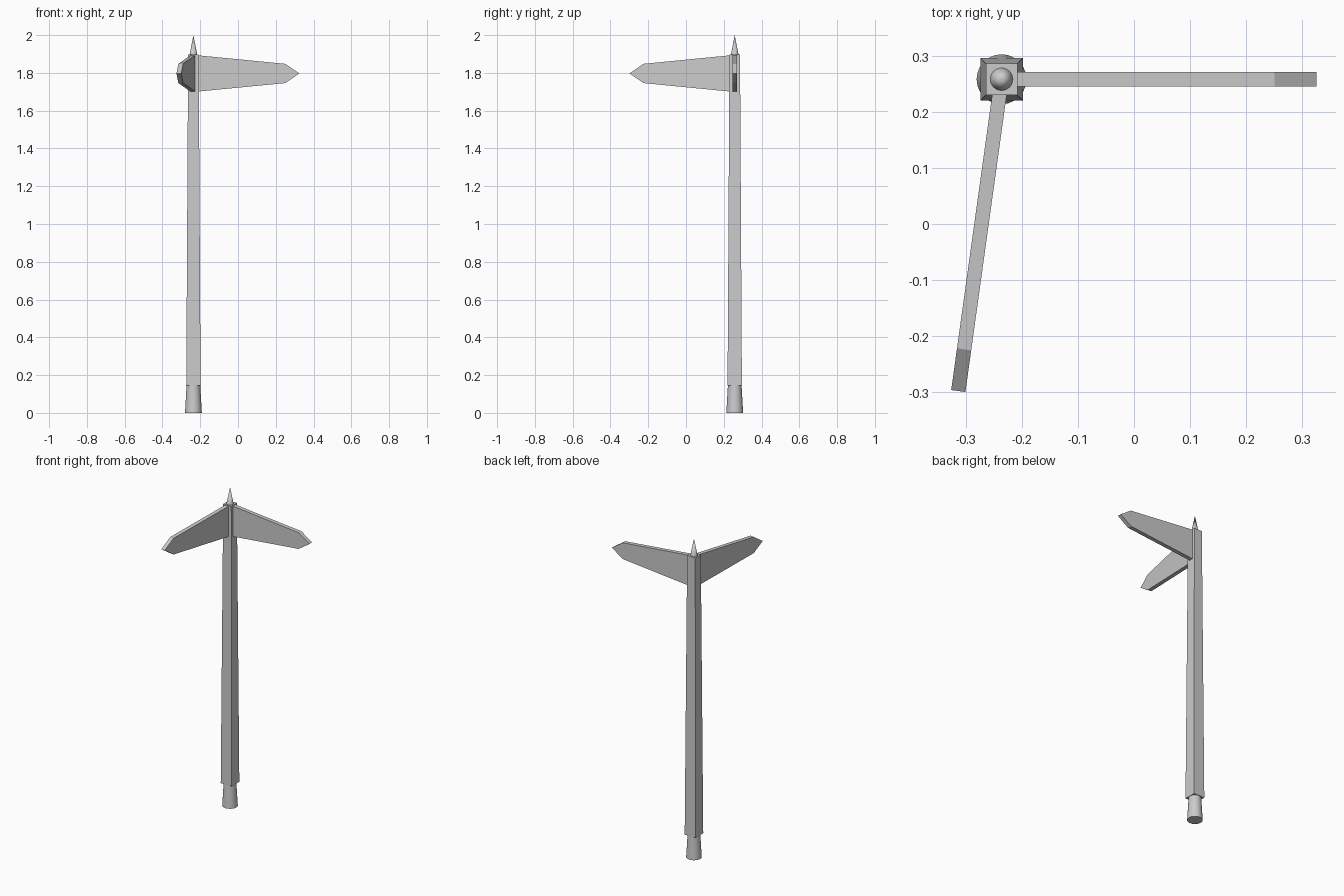
import bpy, math

if "Cube" in bpy.data.objects:
    bpy.data.objects.remove(bpy.data.objects["Cube"])

PX, PY = -0.236, 0.258  # post axis


def cone(name, sides, r1, r2, z1, z2, turn=0.0):
    """Upright tapered prism on the post axis."""
    bpy.ops.mesh.primitive_cone_add(vertices=sides, radius1=r1, radius2=r2,
                                    depth=z2 - z1, location=(PX, PY, (z1 + z2) / 2),
                                    rotation=(0, 0, turn))
    ob = bpy.context.object
    ob.name = name
    if sides > 4:
        bpy.ops.object.shade_smooth_by_angle(angle=math.radians(40))
    return ob


def sign(name, degrees):
    """Pointed board, profile in the x-z plane, swung round the post."""
    profile = [(0.012, 1.70), (0.486, 1.746), (0.561, 1.797), (0.486, 1.848), (0.012, 1.894)]
    half = 0.0128
    n = len(profile)
    verts = [(x, y, z) for y in (-half, half) for x, z in profile]
    faces = [list(range(n)), list(range(2 * n - 1, n - 1, -1))]
    faces += [[i, i + n, (i + 1) % n + n, (i + 1) % n] for i in range(n)]
    mesh = bpy.data.meshes.new(name)
    mesh.from_pydata(verts, [], faces)
    ob = bpy.data.objects.new(name, mesh)
    ob.location = (PX, PY, 0)
    ob.rotation_euler.z = math.radians(degrees)
    bpy.context.collection.objects.link(ob)
    return ob


# round foot, square tapered post, spike on top
cone("foot", 24, 0.0445, 0.036, 0.0, 0.15)
cone("post", 4, 0.038 * math.sqrt(2), 0.028 * math.sqrt(2), 0.145, 1.897, math.pi / 4)
cone("spike", 24, 0.0205, 0.0, 1.895, 2.0)

# two direction boards
sign("right_board", 0)
sign("front_board", -97.9)
